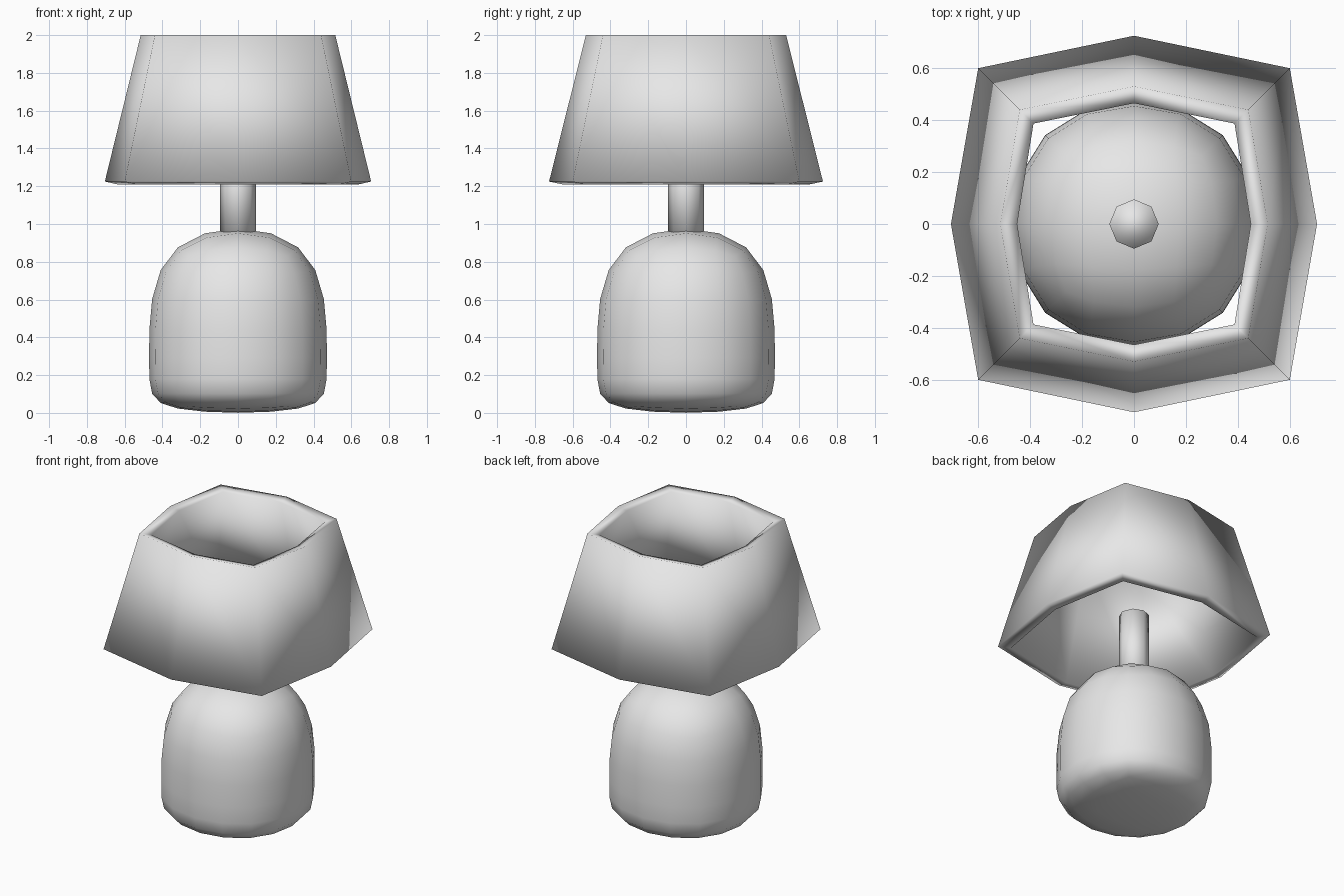
import bpy, bmesh, math

if "Cube" in bpy.data.objects:
    bpy.data.objects.remove(bpy.data.objects["Cube"])

grey = bpy.data.materials.new("light_grey")
grey.diffuse_color = (0.8, 0.8, 0.8, 1.0)
grey.use_nodes = True
grey.node_tree.nodes["Principled BSDF"].inputs["Base Color"].default_value = grey.diffuse_color


def make_object(name, bm):
    """Turn a bmesh into a smooth-shaded object with the grey material."""
    for f in bm.faces:
        f.smooth = True
    mesh = bpy.data.meshes.new(name)
    bm.to_mesh(mesh)
    bm.free()
    mesh.materials.append(grey)
    obj = bpy.data.objects.new(name, mesh)
    bpy.context.collection.objects.link(obj)
    return obj


def add_ring(bm, points, z):
    return [bm.verts.new((x, y, z)) for x, y in points]


def bridge(bm, a, b, flip=False):
    """Join two rings of equal length with quads."""
    n = len(a)
    for i in range(n):
        j = (i + 1) % n
        quad = (a[i], a[j], b[j], b[i])
        bm.faces.new(quad[::-1] if flip else quad)


def square(h):
    return [(h, -h), (h, h), (-h, h), (-h, -h)]


def octagon(mid_x, mid_y, corner):
    """Eight points: four corners of a square and four pushed-out side middles."""
    c = corner
    return [(mid_x, 0), (c, c), (0, mid_y), (-c, c),
            (-mid_x, 0), (-c, -c), (0, -mid_y), (c, -c)]


# Rounded base: a three-ring box cage smoothed by subdivision
bm = bmesh.new()
rings = [add_ring(bm, square(h), z)
         for h, z in ((0.53, -0.015), (0.505, 0.18), (0.53, 1.045))]
for lower, upper in zip(rings, rings[1:]):
    bridge(bm, lower, upper)
bm.faces.new(rings[0][::-1])
bm.faces.new(rings[-1])
base = make_object("base", bm)
subdivision = base.modifiers.new("rounding", 'SUBSURF')
subdivision.levels = subdivision.render_levels = 2

# Eight-sided stem from the base into the shade
bm = bmesh.new()
r = 0.095
stem_plan = octagon(r, r, r * math.sqrt(0.5))
low, high = add_ring(bm, stem_plan, 0.92), add_ring(bm, stem_plan, 1.40)
bridge(bm, low, high)
bm.faces.new(low[::-1])
bm.faces.new(high)
make_object("stem", bm)

# Tapered shade with wall thickness, open at both ends, faces turned inward
bm = bmesh.new()
shade_rings = [add_ring(bm, octagon(mx, my, c), z) for mx, my, c, z in (
    (0.705, 0.725, 0.60, 1.225),   # outer bottom
    (0.515, 0.53, 0.44, 2.0),      # outer top
    (0.45, 0.465, 0.387, 1.985),   # inner top
    (0.64, 0.655, 0.543, 1.21))]   # inner bottom
for k in range(4):
    bridge(bm, shade_rings[k], shade_rings[(k + 1) % 4], flip=True)
make_object("shade", bm)
